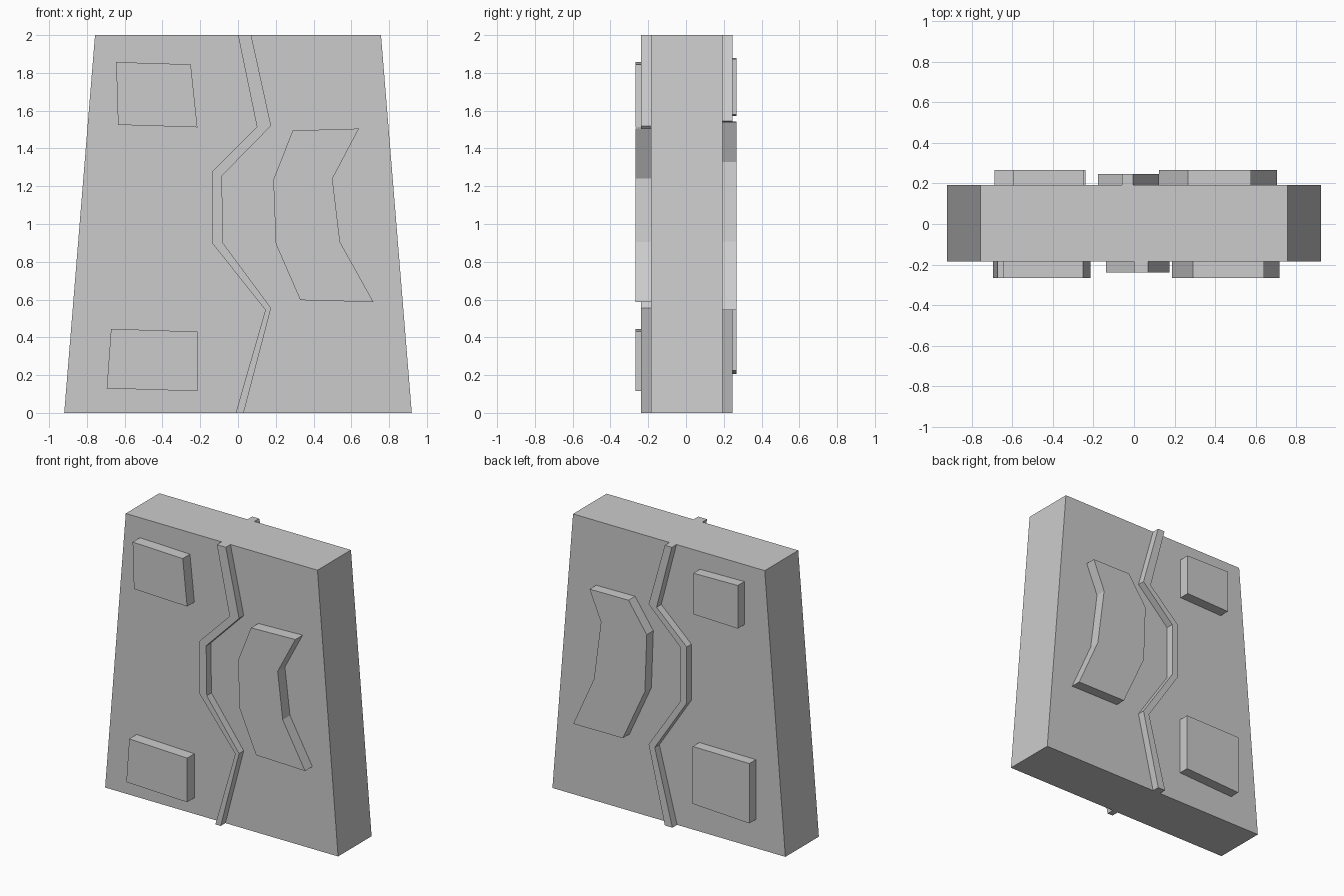
import bpy, bmesh

FRONT, BACK = -0.185, 0.193      # slab faces
PLATE_Y, EMBED = 0.267, 0.005    # plate height, overlap into the slab


def prism(name, outline, y0, y1):
    """Extrude an (x, z) outline along y."""
    bm = bmesh.new()
    face = bm.faces.new([bm.verts.new((x, y0, z)) for x, z in outline])
    ext = bmesh.ops.extrude_face_region(bm, geom=[face])
    moved = [v for v in ext["geom"] if isinstance(v, bmesh.types.BMVert)]
    bmesh.ops.translate(bm, verts=moved, vec=(0, y1 - y0, 0))
    bmesh.ops.recalc_face_normals(bm, faces=bm.faces)
    mesh = bpy.data.meshes.new(name)
    bm.to_mesh(mesh)
    bm.free()
    obj = bpy.data.objects.new(name, mesh)
    bpy.context.collection.objects.link(obj)
    return obj


def front(name, outline, height=-PLATE_Y):
    prism("front_" + name, outline, FRONT + EMBED, height)


def back(name, outline, height=PLATE_Y):
    prism("back_" + name, outline, BACK - EMBED, height)


# Tapered slab
prism("slab", [(-0.92, 0), (0.92, 0), (0.757, 2), (-0.757, 2)], FRONT, BACK)

# Front panels
front("upper_panel", [(-0.645, 1.857), (-0.25, 1.845), (-0.215, 1.512), (-0.635, 1.525)])
front("lower_panel", [(-0.672, 0.445), (-0.215, 0.43), (-0.215, 0.115), (-0.695, 0.13)])
front("crescent", [(0.29, 1.495), (0.64, 1.505), (0.50, 1.24), (0.54, 0.905),
                   (0.717, 0.587), (0.33, 0.597), (0.20, 0.895), (0.187, 1.235)])

# Back panels
back("upper_panel", [(-0.245, 1.873), (-0.596, 1.879), (-0.596, 1.571), (-0.245, 1.58)])
back("lower_panel", [(-0.24, 0.635), (-0.687, 0.632), (-0.687, 0.205), (-0.24, 0.225)])
back("crescent", [(0.575, 1.54), (0.267, 1.543), (0.123, 1.335), (0.138, 0.925),
                  (0.312, 0.546), (0.703, 0.544), (0.54, 0.908), (0.485, 1.328)])

# Winding ridges down the middle: left edge, then right edge back up
front("ridge", [(0, 2), (0.10, 1.515), (-0.138, 1.275), (-0.138, 0.90), (0.145, 0.545), (-0.012, 0),
                (0.03, 0), (0.175, 0.555), (-0.08, 0.90), (-0.085, 1.255), (0.175, 1.52), (0.07, 2)], -0.238)
back("ridge", [(-0.06, 2), (0.06, 1.54), (-0.178, 1.32), (-0.178, 0.92), (0.075, 0.535), (-0.065, 0),
               (-0.005, 0), (0.123, 0.545), (-0.128, 0.92), (-0.128, 1.305), (0.123, 1.545), (-0.005, 2)], 0.246)
